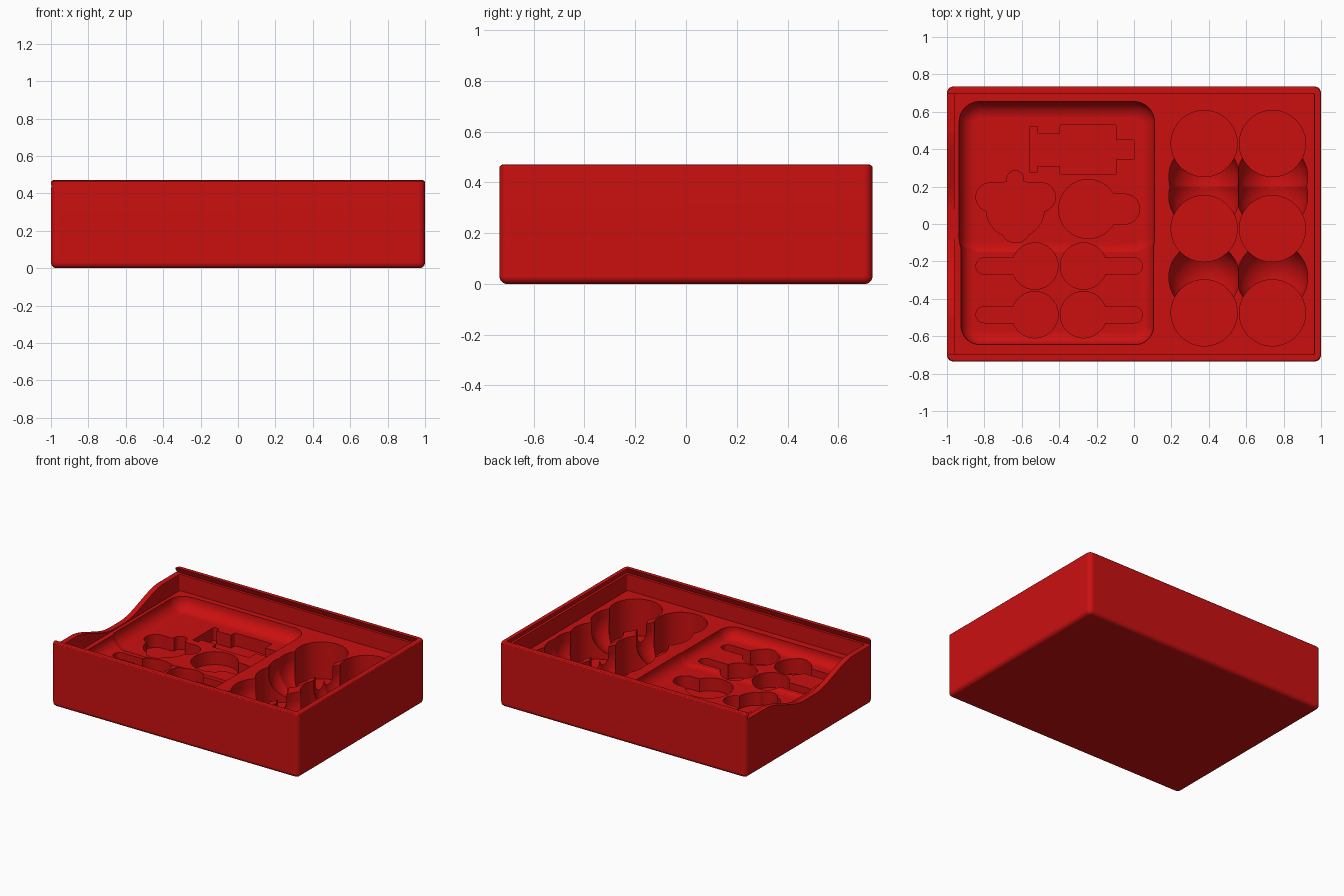
import bpy, bmesh, math
from math import sin, cos, pi

cube = bpy.data.objects.get("Cube")
if cube:
    bpy.data.objects.remove(cube, do_unlink=True)

red = bpy.data.materials.new("red")
red.use_nodes = True
colour = (0.6, 0.005, 0.005, 1)
red.diffuse_color = colour
red.node_tree.nodes["Principled BSDF"].inputs["Base Color"].default_value = colour

TRAY, TOP, SLOT, OVER = 0.31, 0.47, 0.43, 0.55


def loft(name, rings):
    """Closed solid through rings of equal point count."""
    bm = bmesh.new()
    loops = [[bm.verts.new(p) for p in ring] for ring in rings]
    n = len(loops[0])
    for a, b in zip(loops, loops[1:]):
        for i in range(n):
            j = (i + 1) % n
            bm.faces.new((a[i], a[j], b[j], b[i]))
    bm.faces.new(loops[0][::-1])
    bm.faces.new(loops[-1])
    bmesh.ops.recalc_face_normals(bm, faces=bm.faces)
    mesh = bpy.data.meshes.new(name)
    bm.to_mesh(mesh)
    bm.free()
    mesh.materials.append(red)
    ob = bpy.data.objects.new(name, mesh)
    bpy.context.collection.objects.link(ob)
    return ob


def rounded(x0, x1, y0, y1, r, z, inset=0, seg=8):
    """Rounded rectangle ring at height z, shrunk by inset."""
    x0, x1, y0, y1 = x0 + inset, x1 - inset, y0 + inset, y1 - inset
    r = max(r - inset, 0.004)
    ring = []
    for k, (cx, cy) in enumerate(((x1 - r, y1 - r), (x0 + r, y1 - r),
                                  (x0 + r, y0 + r), (x1 - r, y0 + r))):
        for i in range(seg + 1):
            a = (k + i / seg) * pi / 2
            ring.append((cx + r * cos(a), cy + r * sin(a), z))
    return ring


def disc(x, y, r, z, seg=64):
    return [(x + r * cos(2 * pi * i / seg), y + r * sin(2 * pi * i / seg), z)
            for i in range(seg)]


def arc(r, seg=8):
    """Inset and rise of a rounded bottom edge, from floor to wall."""
    return [(r * (1 - sin(a)), r * (1 - cos(a)))
            for a in (i * pi / 2 / seg for i in range(seg + 1))]


# outer block with rounded bottom, corners and rim
size = (-1, 1, -0.735, 0.735, 0.035)
case = loft("storage_case",
            [rounded(*size, h, i) for i, h in arc(0.03)]
            + [rounded(*size, TOP - h, i) for i, h in reversed(arc(0.012, 3))])

cutters = []


def cut(name, rings):
    cutters.append(loft(name + "_cutter", rings))


def round_pocket(x, y, r, z):
    cut("pocket", [disc(x, y, r, z), disc(x, y, r, OVER)])


def box_pocket(x0, x1, y0, y1, z, r=0.005):
    cut("pocket", [rounded(x0, x1, y0, y1, r, h) for h in (z, OVER)])


# main cavity
box_pocket(-0.96, 0.963, -0.697, 0.697, TRAY, 0.01)

# undercut groove for a sliding lid, open at one end
groove = [rounded(-1.2, 0.981, -0.716, 0.716, 0.006, SLOT),
          rounded(-1.2, 0.963, -0.697, 0.697, 0.006, TOP + 0.003)]
cut("lid_groove", groove)

# finger dip in the open end wall
low, half, flat = TRAY + 0.006, 0.52, 0.06
dip = [(-half, OVER)]
for i in range(33):
    y = -half + 2 * half * i / 32
    t = min(1, max(0, (half - abs(y)) / (half - flat)))
    dip.append((y, SLOT + 0.001 - (SLOT - low) * t * t * (3 - 2 * t)))
dip.append((half, OVER))
cut("end_dip", [[(x, y, z) for y, z in dip] for x in (-1.2, -0.95)])

# shallow accessory tray on two levels with filleted floors
for rect, floor, fillet in (((-0.935, 0.11, -0.19, 0.655, 0.11), 0.215, 0.09),
                            ((-0.925, 0.105, -0.645, 0.3, 0.1), 0.23, 0.07)):
    cut("tray", [rounded(*rect, floor + h, i) for i, h in arc(fillet)]
        + [rounded(*rect, OVER)])

# accessory pockets
DEEP = 0.12
for rect in ((-0.56, -0.515, 0.275, 0.52), (-0.53, -0.38, 0.31, 0.485),
             (-0.395, -0.095, 0.265, 0.53), (-0.11, 0, 0.345, 0.45)):
    box_pocket(*rect, DEEP, 0.008)

# lobed pocket
round_pocket(-0.635, 0.08, 0.155, DEEP)
box_pocket(-0.845, -0.42, 0.067, 0.22, DEEP, 0.076)
box_pocket(-0.68, -0.59, 0.1, 0.285, DEEP, 0.044)
box_pocket(-0.71, -0.555, -0.1, 0.1, DEEP, 0.076)

# round pocket with a wide tab
round_pocket(-0.245, 0.08, 0.158, DEEP)
box_pocket(-0.25, 0.03, 0, 0.16, DEEP, 0.079)

# four mirrored spoon pockets
for y in (-0.225, -0.485):
    for side in (-1, 1):
        x = -0.4 + side * 0.13
        round_pocket(x, y, 0.124, DEEP)
        x0, x1 = sorted((x, -0.4 + side * 0.445))
        box_pocket(x0, x1, y - 0.043, y + 0.043, DEEP, 0.042)

# six deep wells, each with a round-bottomed finger scoop
for x in (0.375, 0.74):
    for y, scoop_y in ((0.43, 0.25), (-0.025, 0.15), (-0.475, -0.285)):
        round_pocket(x, y, 0.177, 0.04)
        r, mid = 0.189, 0.25
        angles = [(i + 0.3) * pi / 2 / 12 for i in range(12)]
        cut("scoop", [disc(x, scoop_y, r * sin(a), mid - r * cos(a))
                      for a in angles]
            + [disc(x, scoop_y, r, mid), disc(x, scoop_y, r, OVER)])

# carve the block, then discard the cutters
for c in cutters:
    c.hide_render = True
    mod = case.modifiers.new(c.name, 'BOOLEAN')
    mod.operation, mod.solver, mod.object = 'DIFFERENCE', 'EXACT', c
deps = bpy.context.evaluated_depsgraph_get()
case.data = bpy.data.meshes.new_from_object(case.evaluated_get(deps))
case.modifiers.clear()
for c in cutters:
    bpy.data.objects.remove(c, do_unlink=True)
case.data.materials.clear()
case.data.materials.append(red)

# smooth curves, crisp rims
for ob in bpy.context.selected_objects:
    ob.select_set(False)
bpy.context.view_layer.objects.active = case
case.select_set(True)
bpy.ops.object.shade_smooth_by_angle(angle=math.radians(28))
weighted = case.modifiers.new("weighted_normals", 'WEIGHTED_NORMAL')
weighted.keep_sharp = True
